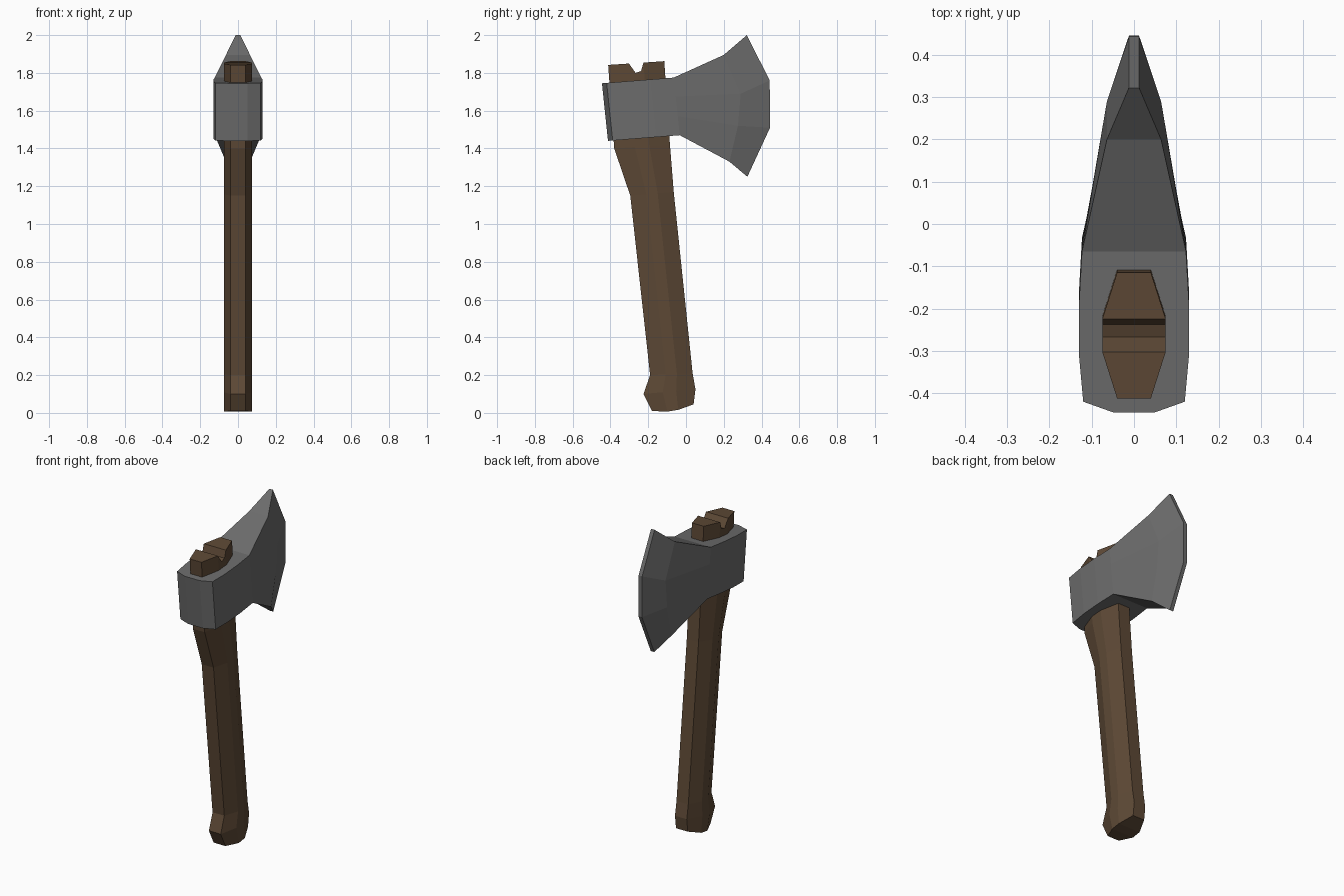
import bpy, bmesh

if "Cube" in bpy.data.objects:
    bpy.data.objects.remove(bpy.data.objects["Cube"])


def material(name, rgb):
    m = bpy.data.materials.new(name)
    m.diffuse_color = (*rgb, 1)
    m.use_nodes = True
    m.node_tree.nodes["Principled BSDF"].inputs["Base Color"].default_value = m.diffuse_color
    return m


def finish(bm, name, mat):
    bmesh.ops.recalc_face_normals(bm, faces=bm.faces)
    mesh = bpy.data.meshes.new(name)
    bm.to_mesh(mesh)
    bm.free()
    mesh.materials.append(mat)
    obj = bpy.data.objects.new(name, mesh)
    bpy.context.collection.objects.link(obj)
    return obj


def lerp(a, b, t):
    return a + (b - a) * t


steel = material("steel grey", (0.15, 0.15, 0.15))
wood = material("brown wood", (0.11, 0.066, 0.036))

# Handle: octagonal rings, each given by its front and back (y, z)
# and the sag of the two middle points
sections = [
    ((-0.18, 0.01), (0.04, 0.045), -0.016),
    ((-0.225, 0.10), (0.05, 0.125), 0),
    ((-0.19, 0.20), (0.035, 0.21), 0),
    ((-0.295, 1.15), (-0.065, 1.17), 0),
    ((-0.38, 1.40), (-0.085, 1.42), 0),
    ((-0.412, 1.842), (-0.115, 1.862), 0),
]
bm = bmesh.new()
rings = []
for front, back, sag in sections:
    pts = []
    for t, hw in ((0, 0.04), (0.37, 0.075), (0.63, 0.075), (1, 0.04)):
        z = lerp(front[1], back[1], t) + (sag if 0 < t < 1 else 0)
        pts.append((hw, lerp(front[0], back[0], t), z))
    ring = pts + [(-x, y, z) for x, y, z in reversed(pts)]
    rings.append([bm.verts.new(p) for p in ring])

# Wedge notch across the top of the handle
notch = {s: [bm.verts.new((s * 0.075, y, z)) for y, z in ((-0.267, 1.80), (-0.238, 1.81))]
         for s in (1, -1)}
for k, (a, b) in enumerate(zip(rings, rings[1:])):
    for i in range(8):
        j = (i + 1) % 8
        cut = []
        if k == len(rings) - 2 and i == 1:
            cut = notch[1]
        if k == len(rings) - 2 and i == 5:
            cut = notch[-1][::-1]
        bm.faces.new([a[j], a[i], b[i]] + cut + [b[j]])
top = rings[-1]
bm.faces.new([top[0], top[1], top[6], top[7]])
bm.faces.new([top[2], top[3], top[4], top[5]])
right = [top[1]] + notch[1] + [top[2]]
left = [top[6]] + notch[-1] + [top[5]]
for i in range(3):
    bm.faces.new([right[i], right[i + 1], left[i + 1], left[i]])

# Rounded butt in three strips
low = rings[0]
for i in range(3):
    bm.faces.new([low[i], low[i + 1], low[6 - i], low[7 - i]])
finish(bm, "handle", wood)

# Axe head: columns from poll to cutting edge, mirrored on both sides
columns = []
for hw, y in ((0.05, -0.445), (0.12, -0.42), (0.13, -0.31), (0.13, -0.19), (0.123, -0.065)):
    t = (y + 0.445) / 0.38
    ztop, zlow = lerp(1.745, 1.775, t), lerp(1.44, 1.47, t)
    columns.append((hw, [(lerp(y, y + 0.032, s), lerp(ztop, zlow, s))
                         for s in (0, 0.33, 0.67, 1)]))
columns.append((0.064, [(0.20, 1.895), (0.29, 1.69), (0.275, 1.52), (0.23, 1.33)]))
columns.append((0.012, [(0.322, 2.0), (0.443, 1.76), (0.445, 1.51), (0.325, 1.25)]))

bm = bmesh.new()
sides = [[[bm.verts.new((s * hw, y, z)) for y, z in pts] for hw, pts in columns]
         for s in (1, -1)]
for side in sides:
    for a, b in zip(side, side[1:]):
        for i in range(3):
            bm.faces.new([a[i], b[i], b[i + 1], a[i + 1]])
r, l = sides
for k in range(len(columns) - 1):
    for i in (0, 3):                      # top and underside
        bm.faces.new([r[k][i], r[k + 1][i], l[k + 1][i], l[k][i]])
for k in (0, -1):                         # poll and cutting edge
    for i in range(3):
        bm.faces.new([r[k][i], r[k][i + 1], l[k][i + 1], l[k][i]])
finish(bm, "axe_head", steel)
